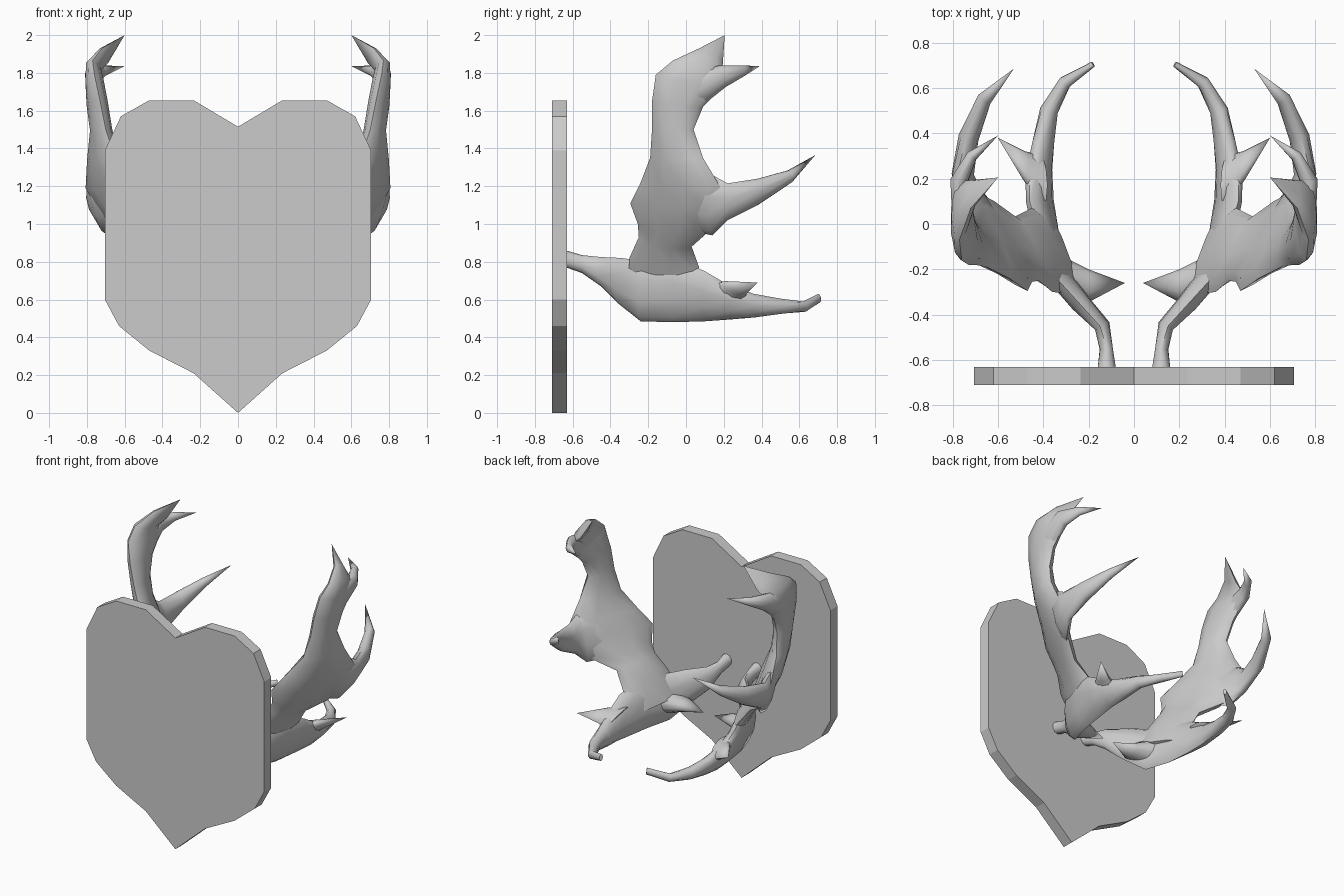
import bpy, bmesh, math
from mathutils import Vector

SIDES = 10


def finish(bm, name):
    bmesh.ops.recalc_face_normals(bm, faces=bm.faces)
    me = bpy.data.meshes.new(name)
    bm.to_mesh(me)
    bm.free()
    ob = bpy.data.objects.new(name, me)
    bpy.context.collection.objects.link(ob)
    return ob


def loft(name, stations, tip=None):
    """Oval tube; each station is (edge point, opposite edge point, half thickness)."""
    bm = bmesh.new()
    mids = [(Vector(a) + Vector(b)) / 2 for a, b, t in stations]
    path = mids + ([Vector(tip)] if tip else [])
    rings = []
    for i, (a, b, t) in enumerate(stations):
        w = (Vector(a) - Vector(b)) / 2
        tangent = path[min(i + 1, len(path) - 1)] - path[max(i - 1, 0)]
        n = w.cross(tangent).normalized() * t
        angles = [2 * math.pi * k / SIDES for k in range(SIDES)]
        rings.append([bm.verts.new(mids[i] + w * math.cos(q) + n * math.sin(q)) for q in angles])
    for r, s in zip(rings, rings[1:]):
        for k in range(SIDES):
            j = (k + 1) % SIDES
            bm.faces.new((r[k], r[j], s[j], s[k]))
    bm.faces.new(rings[0])
    if tip:
        point = bm.verts.new(tip)
        for k in range(SIDES):
            bm.faces.new((rings[-1][k], rings[-1][(k + 1) % SIDES], point))
    else:
        bm.faces.new(rings[-1])
    ob = finish(bm, name)
    bpy.ops.object.select_all(action='DESELECT')
    ob.select_set(True)
    bpy.context.view_layer.objects.active = ob
    bpy.ops.object.shade_smooth_by_angle(angle=math.radians(60))
    mirror = ob.modifiers.new("Mirror", 'MIRROR')
    mirror.use_axis[0] = True
    return ob


# Heart-shaped wall plaque
half = [(0, 0), (.235, .21), (.47, .33), (.63, .46), (.705, .6), (.705, 1.39),
        (.62, 1.57), (.47, 1.655), (.235, 1.655), (0, 1.515)]
outline = half + [(-x, z) for x, z in half[-2:0:-1]]
bm = bmesh.new()
face = bm.faces.new([bm.verts.new((x, -.71, z)) for x, z in outline])
ext = bmesh.ops.extrude_face_region(bm, geom=[face])
bmesh.ops.translate(bm, vec=(0, .08, 0),
                    verts=[v for v in ext['geom'] if isinstance(v, bmesh.types.BMVert)])
finish(bm, "plaque")

# Stem and lower beam
loft("lower_beam", [
    ((.12, -.635, .86), (.12, -.635, .77), .042),
    ((.12, -.55, .835), (.125, -.55, .74), .03),
    ((.15, -.45, .825), (.13, -.45, .67), .035),
    ((.25, -.34, .82), (.22, -.36, .58), .045),
    ((.36, -.22, .80), (.30, -.24, .485), .05),
    ((.42, -.05, .82), (.35, -.07, .48), .05),
    ((.46, .10, .75), (.37, .10, .485), .045),
    ((.46, .22, .68), (.38, .24, .495), .05),
    ((.43, .36, .63), (.37, .36, .505), .045),
    ((.39, .50, .605), (.36, .50, .525), .04),
    ((.31, .62, .59), (.30, .63, .535), .03),
    ((.18, .70, .63), (.18, .71, .585), .012)])

# Flattened palm rising into the upper beam
loft("palm", [
    ((.25, -.31, .66), (.39, .06, .60), .03),
    ((.36, -.30, .82), (.45, .07, .77), .05),
    ((.42, -.25, .93), (.53, .03, .88), .05),
    ((.45, -.255, 1.0), (.66, .12, .96), .055),
    ((.47, -.295, 1.11), (.75, .17, 1.10), .06),
    ((.55, -.24, 1.22), (.80, .18, 1.20), .065),
    ((.65, -.19, 1.35), (.78, .09, 1.35), .06),
    ((.70, -.18, 1.50), (.75, .04, 1.50), .055),
    ((.73, -.18, 1.65), (.76, .09, 1.62), .055),
    ((.76, -.16, 1.79), (.76, .19, 1.72), .05),
    ((.77, -.07, 1.865), (.76, .19, 1.80), .042),
    ((.72, .07, 1.93), (.70, .195, 1.85), .028)], (.60, .205, 2.0))

# Tines
loft("upper_tine", [
    ((.76, .0, 1.80), (.76, .09, 1.63), .045),
    ((.78, .18, 1.84), (.76, .21, 1.725), .04),
    ((.72, .30, 1.84), (.71, .30, 1.78), .025)], (.60, .39, 1.835))
loft("middle_tine", [
    ((.70, .0, 1.28), (.60, .04, .96), .04),
    ((.77, .12, 1.27), (.69, .14, .94), .05),
    ((.78, .22, 1.215), (.73, .22, 1.02), .045),
    ((.74, .38, 1.24), (.72, .38, 1.10), .045),
    ((.67, .55, 1.285), (.65, .55, 1.22), .033)], (.53, .685, 1.365))
loft("outer_tine", [
    ((.40, .08, .67), (.42, .31, .60), .05),
    ((.48, .19, .69), (.48, .32, .63), .03)], (.60, .38, .69))
loft("inner_tine", [
    ((.34, -.13, .64), (.28, -.32, .60), .08),
    ((.20, -.20, .61), (.20, -.345, .60), .045)], (.04, -.26, .60))
